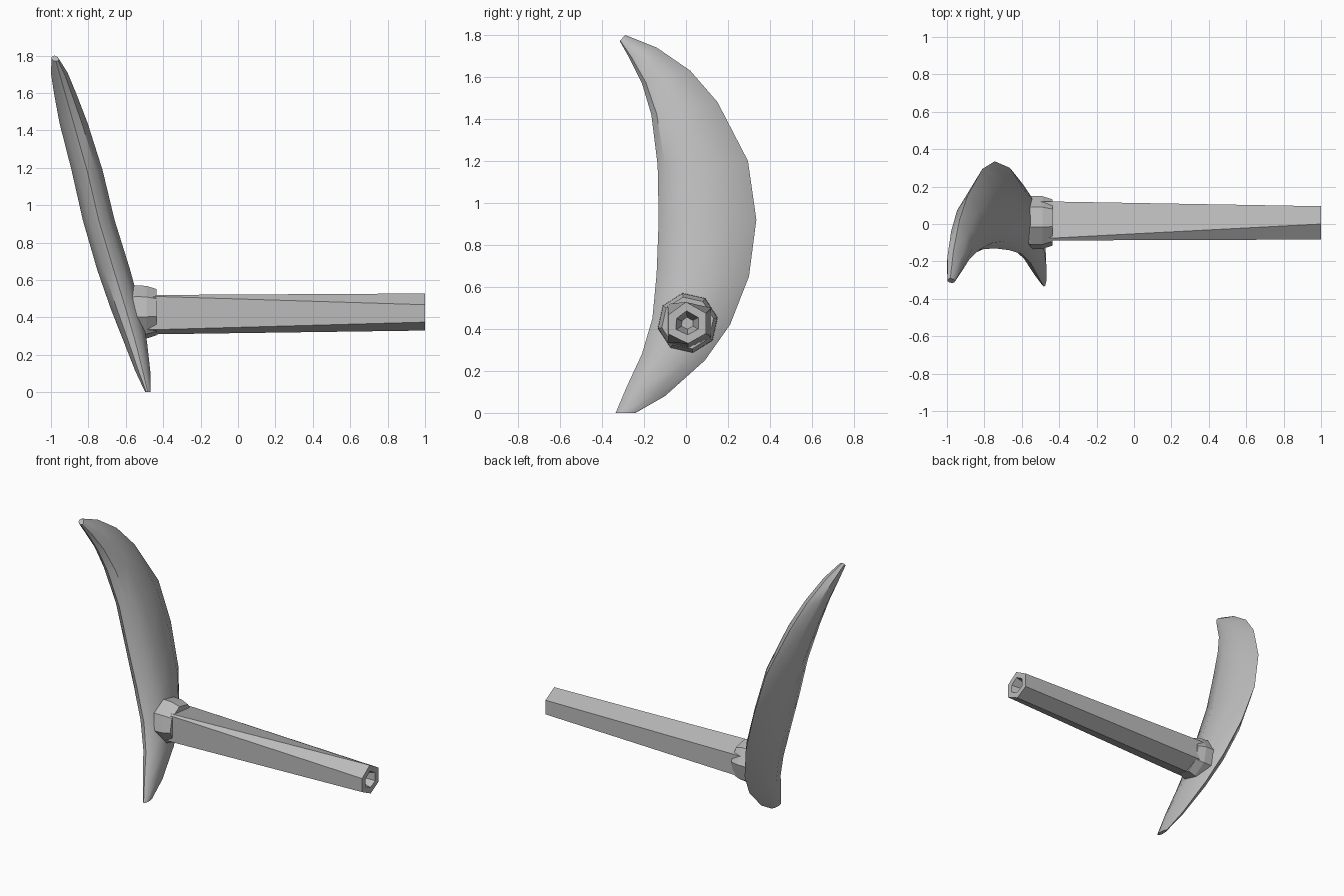
import bpy
import bmesh
from math import cos, sin, radians
from mathutils import Vector

default_cube = bpy.data.objects.get("Cube")
if default_cube:
    bpy.data.objects.remove(default_cube, do_unlink=True)

# One plain grey for the whole tool
grey = bpy.data.materials.new("plain_grey")
grey.use_nodes = True
colour = (0.5, 0.5, 0.5, 1.0)
grey.diffuse_color = colour
shader = next(n for n in grey.node_tree.nodes if n.type == "BSDF_PRINCIPLED")
shader.inputs["Base Color"].default_value = colour


def loft(name, rings, smooth_angle=None, finish=None):
    """Skin a list of equal-length rings and close both ends."""
    bm = bmesh.new()
    loops = [[bm.verts.new(point) for point in ring] for ring in rings]
    for lower, upper in zip(loops, loops[1:]):
        count = len(lower)
        for i in range(count):
            j = (i + 1) % count
            bm.faces.new((lower[i], lower[j], upper[j], upper[i]))
    bm.faces.new(loops[0][::-1])
    end_cap = bm.faces.new(loops[-1])
    bmesh.ops.recalc_face_normals(bm, faces=bm.faces[:])
    if finish:
        finish(bm, end_cap)
    mesh = bpy.data.meshes.new(name)
    bm.to_mesh(mesh)
    bm.free()
    mesh.materials.append(grey)
    obj = bpy.data.objects.new(name, mesh)
    bpy.context.collection.objects.link(obj)
    if smooth_angle:
        bpy.ops.object.select_all(action="DESELECT")
        obj.select_set(True)
        bpy.context.view_layer.objects.active = obj
        bpy.ops.object.shade_smooth_by_angle(angle=radians(smooth_angle))
    return obj


# Spine of the leaning blade: (height, x)
spine = [(0, -.482), (.2, -.53), (.35, -.57), (.6, -.648), (.9, -.74),
         (1.2, -.81), (1.4, -.868), (1.6, -.925), (1.8, -.982)]


def spine_x(z):
    for (z0, x0), (z1, x1) in zip(spine, spine[1:]):
        if z <= z1:
            return x0 + (x1 - x0) * (z - z0) / (z1 - z0)
    return spine[-1][1]


# Crescent blade: inner edge (y, z), outer edge (y, z), half thickness
stations = [
    ((-.335, 0), (-.24, 0), .014),
    ((-.28, .13), (-.1, .08), .04),
    ((-.21, .28), (.09, .25), .062),
    ((-.16, .45), (.21, .42), .08),
    ((-.14, .66), (.3, .65), .088),
    ((-.13, .92), (.335, .92), .085),
    ((-.135, 1.18), (.295, 1.2), .083),
    ((-.165, 1.42), (.15, 1.48), .075),
    ((-.21, 1.57), (.02, 1.63), .06),
    ((-.27, 1.69), (-.14, 1.74), .045),
    ((-.315, 1.77), (-.29, 1.8), .02),
]
# Lens section: (fraction from inner to outer edge, fraction of thickness)
side = [(.08, .6), (.35, 1), (.75, .8)]
section = [(0, 0)] + side + [(1, 0)] + [(u, -t) for u, t in reversed(side)]

blade_rings = []
for inner, outer, half in stations:
    a, b = Vector(inner), Vector(outer)
    ring = []
    for u, t in section:
        y, z = a.lerp(b, u)
        ring.append((spine_x(z) + t * half, y, z))
    blade_rings.append(ring)
loft("crescent_blade", blade_rings, smooth_angle=40)

# Faceted collar where the handle meets the blade
collar_rings = []
for x, radius in ((-.6, .12), (-.55, .145), (-.49, .143), (-.435, .125)):
    ring = []
    for i in range(8):
        angle = radians(45 * i + 10)
        ring.append((x, .008 + radius * cos(angle), .428 + radius * sin(angle)))
    collar_rings.append(ring)
loft("collar", collar_rings)


# Six-sided handle with a hollow in its free end
def hollow_end(bm, cap):
    bmesh.ops.inset_region(bm, faces=[cap], thickness=.042)
    pit = bmesh.ops.extrude_discrete_faces(bm, faces=[cap])["faces"][0]
    centre = pit.calc_center_median()
    for v in pit.verts:
        v.co = centre + (v.co - centre) * .5 + Vector((-.1, 0, 0))


root = [(-.075, .52), (-.088, .512), (-.088, .335), (.01, .31), (.12, .36), (.12, .5)]
tip = [(0, .528), (-.083, .468), (-.083, .375), (.01, .33), (.095, .378), (.095, .475)]
loft("handle", [[(-.5, y, z) for y, z in root],
                [(-.43, y, z) for y, z in root],
                [(1, y, z) for y, z in tip]], finish=hollow_end)
